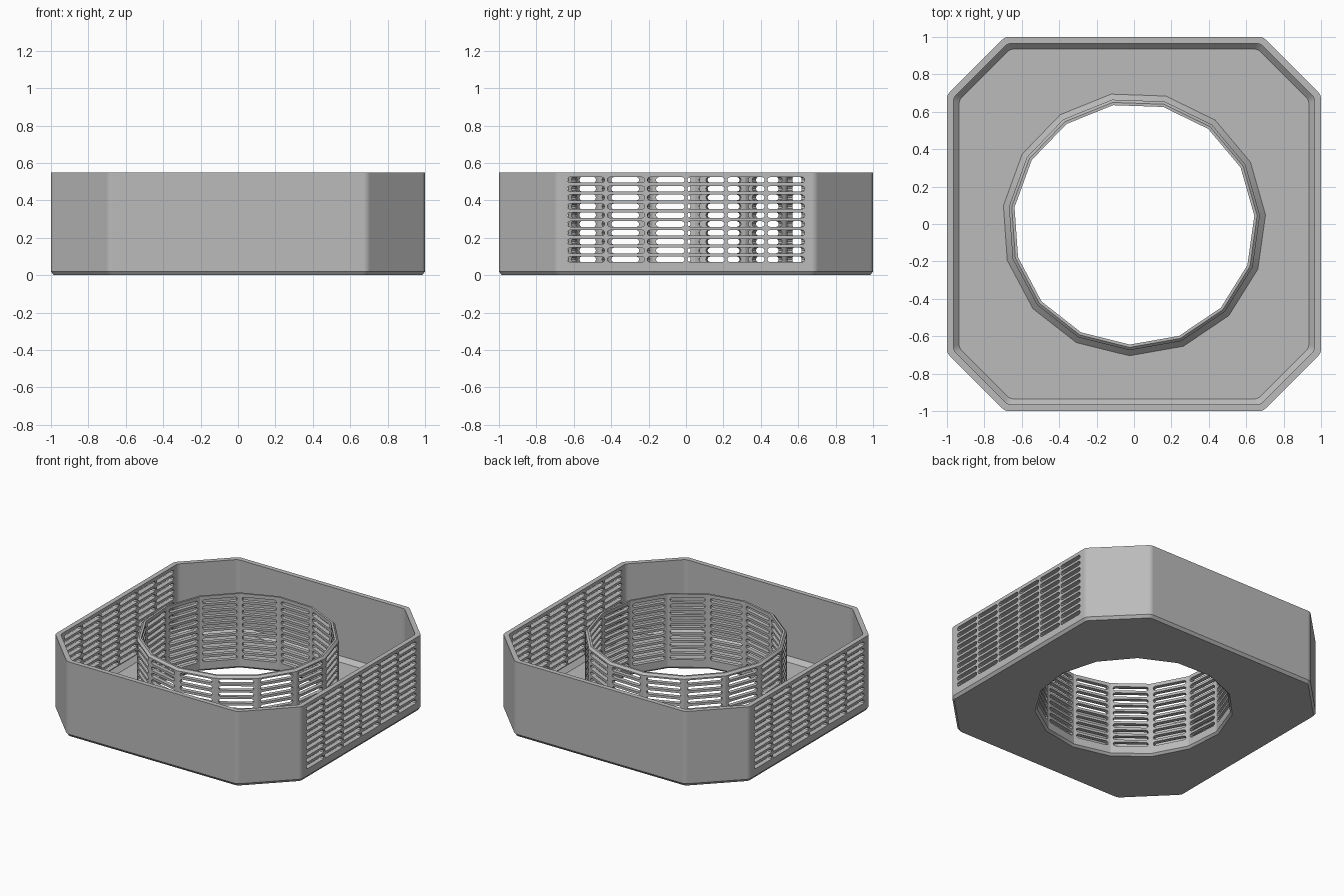
import bpy
import bmesh
from math import cos, sin, tan, radians, pi
from mathutils import Matrix, Vector

if "Cube" in bpy.data.objects:
    bpy.data.objects.remove(bpy.data.objects["Cube"])

SIDES = 15
TURN = radians(4)
STEP = 2 * pi / SIDES
ROWS = [0.085 + 0.0472 * i for i in range(10)]
SLOT_RADIUS = 0.015

grey = bpy.data.materials.new("plastic grey")
grey.use_nodes = True
colour = (0.5, 0.5, 0.5, 1)
grey.diffuse_color = colour
grey.node_tree.nodes["Principled BSDF"].inputs["Base Color"].default_value = colour


def octagon(inset, z):
    """Square outline with cut, slightly rounded corners."""
    a, b = 1 - inset, 0.69 - inset * tan(pi / 8)
    corners = [Vector(c) for c in ((a, -b), (a, b), (b, a), (-b, a),
                                   (-a, b), (-a, -b), (-b, -a), (b, -a))]
    points = []
    for i, c in enumerate(corners):
        before = c + (corners[i - 1] - c).normalized() * 0.02
        after = c + (corners[(i + 1) % 8] - c).normalized() * 0.02
        for k in range(4):
            t = k / 3
            p = before * (1 - t) ** 2 + c * 2 * t * (1 - t) + after * t ** 2
            points.append((p.x, p.y, z))
    return points


def polygon(radius, z):
    return [(radius * cos(TURN + STEP * i), radius * sin(TURN + STEP * i), z)
            for i in range(SIDES)]


def stack(bm, loops):
    """Join successive outlines with quads; return the first and last edges."""
    rows = [[bm.verts.new(p) for p in loop] for loop in loops]
    n = len(rows[0])
    for low, high in zip(rows, rows[1:]):
        for i in range(n):
            j = (i + 1) % n
            bm.faces.new((low[i], low[j], high[j], high[i]))
    return [[bm.edges.get((r[i - 1], r[i])) for i in range(n)]
            for r in (rows[0], rows[-1])]


def make_object(name, bm):
    bmesh.ops.recalc_face_normals(bm, faces=bm.faces)
    mesh = bpy.data.meshes.new(name)
    bm.to_mesh(mesh)
    bm.free()
    mesh.materials.append(grey)
    obj = bpy.data.objects.new(name, mesh)
    bpy.context.collection.objects.link(obj)
    return obj


def add_slot(bm, matrix, length, depth=0.08):
    """Round-ended bar, running along local y and cutting along local x."""
    outline = []
    for s in (1, -1):
        for k in range(5):
            a = -pi / 2 + k * pi / 4
            y = length / 2 - SLOT_RADIUS + SLOT_RADIUS * cos(a)
            outline.append((s * y, s * SLOT_RADIUS * sin(a)))
    ends = [[bm.verts.new(matrix @ Vector((x, y, z))) for y, z in outline]
            for x in (-depth / 2, depth / 2)]
    n = len(outline)
    bm.faces.new(ends[0][::-1])
    bm.faces.new(ends[1])
    for i in range(n):
        j = (i + 1) % n
        bm.faces.new((ends[0][i], ends[0][j], ends[1][j], ends[1][i]))


# Outer wall with bevelled foot and inner floor chamfer
bm = bmesh.new()
wall_bottom, wall_floor = stack(bm, [
    octagon(0.015, 0), octagon(0, 0.02), octagon(0, 0.55),
    octagon(0.035, 0.55), octagon(0.035, 0.065), octagon(0.065, 0.035)])

# Faceted collar around the central opening
collar_bottom, collar_floor = stack(bm, [
    polygon(0.66, 0), polygon(0.645, 0.015), polygon(0.645, 0.55),
    polygon(0.66, 0.55), polygon(0.675, 0.535), polygon(0.675, 0.065),
    polygon(0.705, 0.035)])

# Floor and underside
for outer, inner in ((wall_bottom, collar_bottom), (wall_floor, collar_floor)):
    bmesh.ops.triangle_fill(bm, use_beauty=True, edges=outer + inner)
housing = make_object("vented_housing", bm)

# Vent slots in the two side walls and in every collar facet
bm = bmesh.new()
for z in ROWS:
    for side in (1, -1):
        for col in range(6):
            place = Matrix.Translation((side * 0.9825, (col - 2.5) * 0.214, z))
            add_slot(bm, place, 0.2)
    for i in range(SIDES):
        turn = Matrix.Rotation(TURN + STEP * (i + 0.5), 4, "Z")
        place = turn @ Matrix.Translation((0.66 * cos(STEP / 2), 0, z))
        add_slot(bm, place, 0.235)
cutter = make_object("slot_cutter", bm)
cutter.hide_render = True

cut = housing.modifiers.new("vents", "BOOLEAN")
cut.operation = "DIFFERENCE"
cut.solver = "EXACT"
cut.object = cutter
bpy.ops.object.select_all(action="DESELECT")
housing.select_set(True)
bpy.context.view_layer.objects.active = housing
bpy.ops.object.modifier_apply(modifier=cut.name)
bpy.data.objects.remove(cutter)

# Soft wall corners, crisp collar facets
bpy.ops.object.shade_smooth_by_angle(angle=radians(20))
weighted = housing.modifiers.new("flat_panels", "WEIGHTED_NORMAL")
weighted.keep_sharp = True
